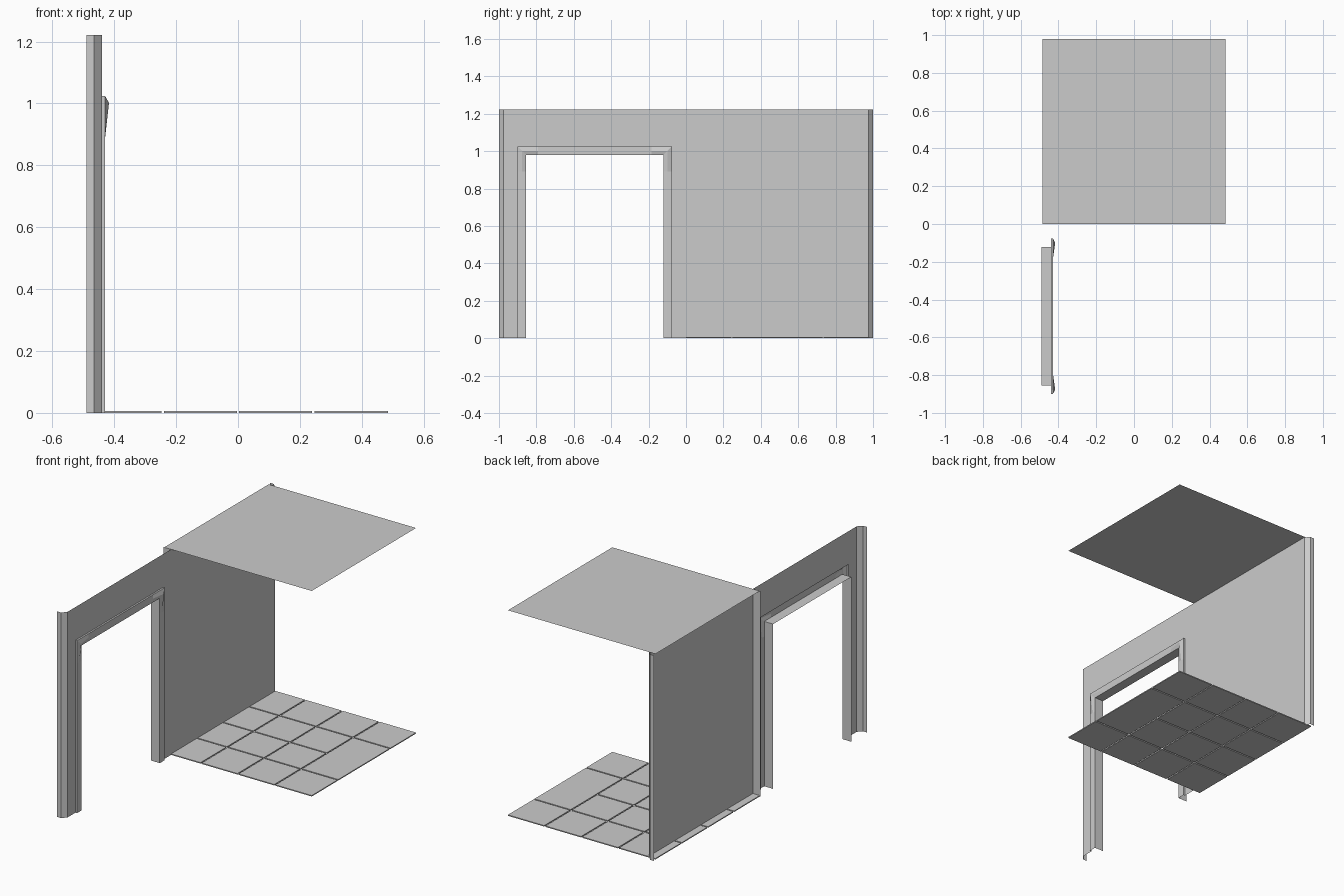
import bpy, bmesh

if "Cube" in bpy.data.objects:
    bpy.data.objects.remove(bpy.data.objects["Cube"])

H = 1.222                    # wall height
WX, BX = -0.44, -0.489       # wall face and rear edge of the returns


def make(name, build):
    bm = bmesh.new()
    build(bm)
    me = bpy.data.meshes.new(name)
    bm.to_mesh(me)
    bm.free()
    ob = bpy.data.objects.new(name, me)
    bpy.context.collection.objects.link(ob)
    return ob


def strip(bm, sections):
    """Bridge consecutive rows of points with quads."""
    rows = [[bm.verts.new(p) for p in s] for s in sections]
    for a, b in zip(rows, rows[1:]):
        for i in range(len(a) - 1):
            bm.faces.new((a[i], b[i], b[i + 1], a[i + 1]))


def upright(bm, outline, z0=0.0, z1=H):
    """Vertical sheet following an (x, y) outline."""
    strip(bm, [[(x, y, z1) for x, y in outline], [(x, y, z0) for x, y in outline]])


# Door opening: centre, half width, top, and trim width
C, HW, TOP, TW = -0.488, 0.367, 0.98, 0.045


# Wall sheet with chamfered ends and a hole for the doorway
def wall(bm):
    upright(bm, [(BX, -1), (-0.465, -1), (WX, -0.975), (WX, C - HW - TW)])
    upright(bm, [(WX, C - HW - TW), (WX, C + HW + TW)], TOP + TW)
    upright(bm, [(WX, C + HW + TW), (WX, 0), (WX, 0.975), (-0.465, 1), (BX, 1)])
    bmesh.ops.remove_doubles(bm, verts=bm.verts, dist=1e-4)


make("wall", wall)

# Return flap behind the joint of the two wall panels
make("joint_flap", lambda bm: upright(bm, [(BX, 0), (WX, 0)]))


# Door trim: profile swept round the opening, with raised upper corners
def trim(bm):
    def section(place, ridge):
        prof = [(TW, WX), (TW, -0.43), (0.022, ridge), (0, -0.43), (0, BX)]
        return [(x, *place(d)) for d, x in prof]

    def leg(s, z):
        return lambda d: (C + s * (HW + d), z)

    def corner(s):
        return lambda d: (C + s * (HW + d), TOP + d)

    def head(y):
        return lambda d: (y, TOP + d)

    flat, high = -0.4295, -0.417
    strip(bm, [section(leg(-1, 0), flat), section(leg(-1, 0.89), flat),
               section(corner(-1), high),
               section(head(-0.79), flat), section(head(-0.185), flat),
               section(corner(1), high),
               section(leg(1, 0.89), flat), section(leg(1, 0), flat)])


make("door_trim", trim)

# Ceiling sheet
make("ceiling", lambda bm: strip(bm, [[(-0.485, 0, H), (0.485, 0, H)],
                                      [(-0.485, 0.98, H), (0.485, 0.98, H)]]))


# Floor tiles: 4 x 4 grid with one double-length tile
def floor(bm):
    w, d, gap, t = 0.97 / 4, 0.98 / 4, 0.008, 0.006
    for i in range(4):
        for j in range(4):
            if (i, j) == (3, 2):
                continue
            rows = 2 if (i, j) == (3, 1) else 1
            x0, x1 = -0.485 + i * w, -0.485 + (i + 1) * w
            y0, y1 = j * d, (j + rows) * d
            x0 += gap / 2 * (i > 0)
            x1 -= gap / 2 * (i < 3)
            y0 += gap / 2 * (j > 0)
            y1 -= gap / 2 * (j + rows < 4)
            vs = bmesh.ops.create_cube(bm, size=1)["verts"]
            for v in vs:
                v.co = (x1 if v.co.x > 0 else x0, y1 if v.co.y > 0 else y0,
                        t if v.co.z > 0 else 0)


make("floor_tiles", floor)
